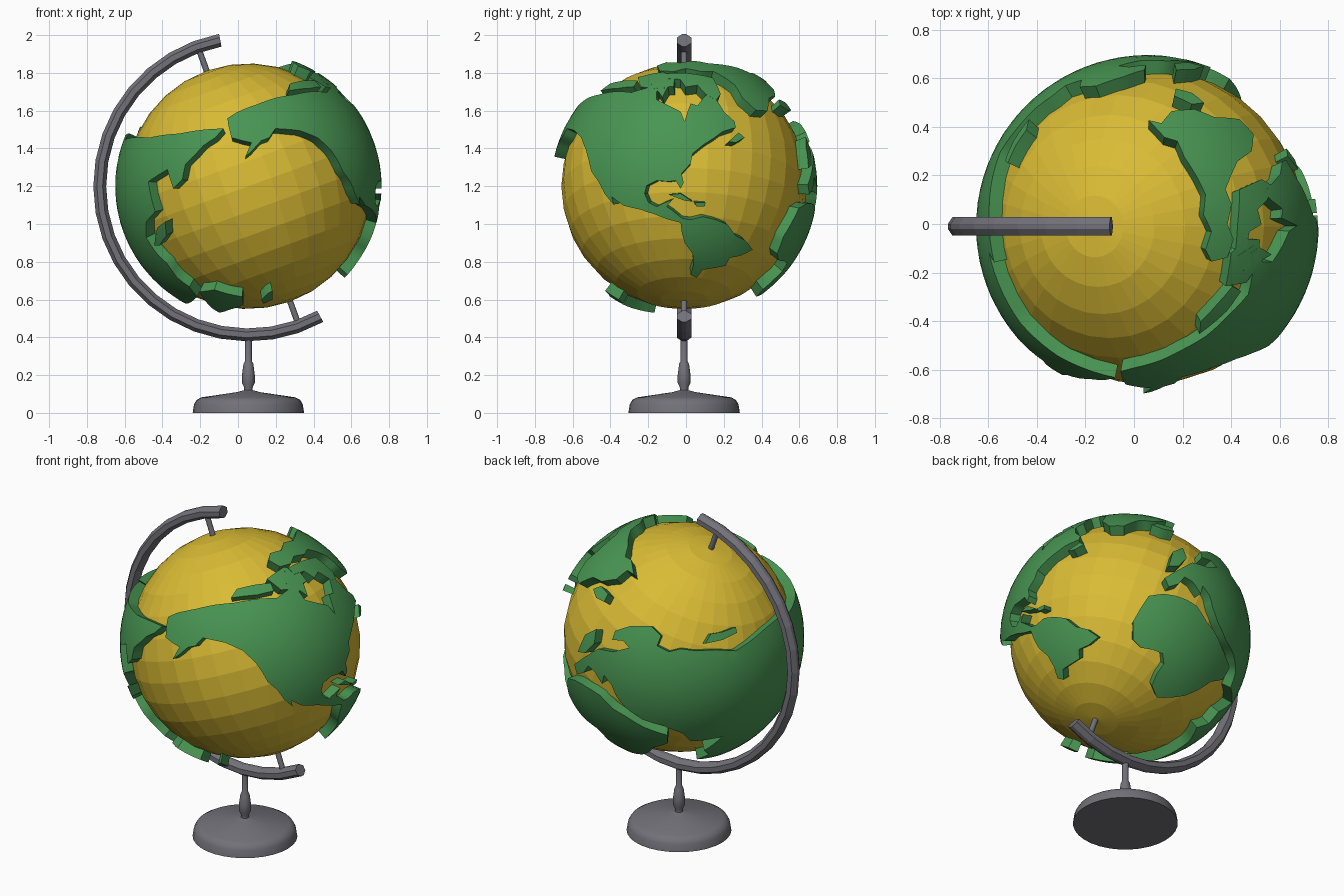
import bpy, bmesh, math
from mathutils import Vector, Matrix
from mathutils.geometry import delaunay_2d_cdt

if "Cube" in bpy.data.objects:
    bpy.data.objects.remove(bpy.data.objects["Cube"])

CENTER = Vector((0.055, -0.01, 1.2))
R_SEA, R_LAND, R_ROOT = 0.65, 0.705, 0.635
TILT = math.radians(-19.9)


def material(name, rgb):
    m = bpy.data.materials.new(name)
    m.diffuse_color = (*rgb, 1)
    m.use_nodes = True
    m.node_tree.nodes["Principled BSDF"].inputs["Base Color"].default_value = m.diffuse_color
    return m


SEA = material("ocean yellow", (0.70, 0.50, 0.035))
LAND = material("land green", (0.065, 0.30, 0.085))
METAL = material("metal grey", (0.17, 0.165, 0.19))


def add_object(name, bm, mat, smooth=True):
    me = bpy.data.meshes.new(name)
    bm.to_mesh(me)
    bm.free()
    me.materials.append(mat)
    ob = bpy.data.objects.new(name, me)
    bpy.context.collection.objects.link(ob)
    if smooth:
        bpy.ops.object.select_all(action='DESELECT')
        ob.select_set(True)
        bpy.context.view_layer.objects.active = ob
        bpy.ops.object.shade_smooth_by_angle(angle=math.radians(35))
    return ob


# ---- coastline tracing: flat sketch coordinates projected on the ball ----
# sketch plane: centre u, centre v, scale, azimuth, elevation
PLANES = {"front": (249, 186.6, 188.7, 0, 0), "right": (683.5, 186.6, 188.7, 90, 0),
          "top": (1148, 227, 242.5, 0, 90), "front_right": (246, 642, 178, 35, 25),
          "back_left": (678, 641, 178, 215, 25), "below": (1124.5, 639, 178, 140, -30)}


def trace(plane, *pts):
    cu, cv, s, az, el = PLANES[plane]
    az, el = math.radians(az), math.radians(el)
    flat = Vector((math.sin(az), -math.cos(az), 0))
    right = Vector((math.cos(az), math.sin(az), 0))
    view = flat * math.cos(el) + Vector((0, 0, math.sin(el)))
    up = view.cross(right)
    out = []
    for u, v in pts:
        a, b = (u - cu) / s / R_LAND, (cv - v) / s / R_LAND
        d = math.sqrt(max(0.0, 1 - a * a - b * b))
        out.append((right * a + up * b + view * d).normalized())
    return out


def inside(p, poly):
    hit = False
    for a, b in zip(poly, poly[1:] + poly[:1]):
        if (a.y > p.y) != (b.y > p.y) and p.x < (b.x - a.x) * (p.y - a.y) / (b.y - a.y) + a.x:
            hit = not hit
    return hit


N = 1800
SPREAD = [Vector((math.sqrt(1 - h * h) * math.cos(i * 2.399963),
                  math.sqrt(1 - h * h) * math.sin(i * 2.399963), h))
          for i in range(N) for h in [1 - (2 * i + 1) / N]]


def land(name, outline):
    """Raised plate on the ball, filled in a stereographic plane."""
    mid = sum(outline, Vector()).normalized()
    q = mid.to_track_quat('Z', 'Y')
    inv = q.inverted()

    def flatten(p):
        l = inv @ p
        return Vector((l.x, l.y)) / (1 + l.z)

    def lift(f):
        k = f.length_squared
        return q @ (Vector((2 * f.x, 2 * f.y, 1 - k)) / (1 + k))

    edge = []
    for a, b in zip(outline, outline[1:] + outline[:1]):
        n = max(1, math.ceil(a.angle(b) / 0.07))
        edge += [flatten(a.lerp(b, i / n).normalized()) for i in range(n)]
    fill = [flatten(p) for p in SPREAD if p.dot(mid) > -0.8]
    fill = [f for f in fill if inside(f, edge)]
    n = len(edge)
    vs, _, fs, *_ = delaunay_2d_cdt(edge + fill, [(i, (i + 1) % n) for i in range(n)], [], 1, 1e-6)
    bm = bmesh.new()
    dirs = [lift(Vector(v)) for v in vs]
    tops = [bm.verts.new(CENTER + d * R_LAND) for d in dirs]
    roots = [bm.verts.new(CENTER + d * R_ROOT) for d in dirs]
    bm.verts.index_update()
    for f in fs:
        face = bm.faces.new([tops[i] for i in f])
        face.normal_update()
        if face.normal.dot(face.calc_center_median() - CENTER) < 0:
            face.normal_flip()
    rim = [(l.vert.index, l.link_loop_next.vert.index)
           for e in bm.edges if e.is_boundary for l in e.link_loops]
    order = {v: i for i, v in enumerate(tops)}
    bm.verts.ensure_lookup_table()
    for a, b in rim:
        a, b = order[bm.verts[a]], order[bm.verts[b]]
        bm.faces.new((tops[b], tops[a], roots[a], roots[b]))
    bmesh.ops.delete(bm, geom=[v for v in bm.verts if not v.link_faces], context='VERTS')
    add_object(name, bm, LAND)


# ---- the western continents ----
west = trace("front", (229, 126), (232, 138), (243, 141), (252, 143), (246, 157), (252, 152),
             (262, 141), (270, 138), (276, 129), (300, 131), (318, 138), (331, 150))
west += trace("right", (588, 160), (591, 172), (598, 182), (604, 194), (613, 205), (611, 197),
              (623, 206), (640, 210), (655, 215), (668, 220), (680, 223))
south = trace("right", (681, 232), (684, 243), (692, 254), (693, 265), (690, 275), (696, 278),
              (702, 270), (715, 268), (725, 266), (729, 258), (740, 256), (752, 250), (745, 241),
              (735, 236), (727, 225), (715, 220), (702, 217), (690, 220), (682, 219))
east = trace("right", (672, 211), (666, 207), (672, 200), (664, 203), (656, 207), (648, 203),
             (644, 194), (646, 186), (656, 181), (668, 182), (675, 181), (680, 189), (683, 183),
             (681, 174), (690, 164), (692, 154), (703, 145), (714, 138), (722, 132), (735, 128),
             (734, 122), (724, 113), (717, 102), (710, 92), (703, 98), (697, 106), (690, 104),
             (687, 112), (684, 122), (680, 112), (668, 106), (656, 100), (656, 92), (668, 87),
             (662, 82), (648, 88))
arctic = trace("front_right", (278, 597), (258, 598), (235, 602), (215, 604), (197, 608),
               (178, 612), (169, 616))
land("western_continents", west + south + east + arctic)

# ---- the eastern continents ----
land("southern_old_continent", trace(
    "below", (1163, 594), (1148, 596), (1140, 608), (1132, 622), (1132, 640), (1140, 648),
    (1152, 650), (1162, 654), (1163, 664), (1156, 674), (1151, 686), (1156, 698), (1170, 698),
    (1184, 696), (1198, 690), (1210, 682), (1222, 680), (1229, 668), (1222, 650), (1214, 632),
    (1206, 622), (1196, 606), (1186, 600), (1175, 596)))
eurasia = trace("below", (1164, 578), (1168, 587), (1178, 584), (1184, 577), (1192, 582),
                (1200, 594), (1202, 586), (1209, 596), (1212, 608), (1217, 622), (1225, 640),
                (1233, 655), (1235, 672), (1230, 688), (1231, 703), (1218, 712), (1208, 724),
                (1196, 728), (1188, 742))
eurasia += trace("front", (187, 304), (198, 297), (190, 287), (178, 278), (168, 264), (156, 252),
                 (147, 238), (147, 222), (156, 212), (152, 198), (149, 182), (158, 176),
                 (168, 170), (174, 189), (183, 180), (186, 165), (196, 155), (204, 146),
                 (216, 138), (224, 129), (205, 130), (180, 134), (150, 138), (126, 140))
eurasia += trace("back_left", (785, 614), (765, 632), (750, 645), (735, 655), (715, 654),
                 (695, 655), (680, 653), (668, 656), (656, 650), (660, 640), (650, 630),
                 (630, 630), (614, 635), (611, 644), (622, 645), (628, 652), (612, 656),
                 (597, 653), (584, 661))
land("northern_old_continent", eurasia)

# ---- islands ----
land("polar_island", trace(
    "top", (1149, 121), (1162, 124), (1172, 112), (1195, 110), (1215, 118), (1240, 120),
    (1254, 135), (1252, 152), (1238, 162), (1232, 175), (1226, 190), (1232, 205), (1228, 225),
    (1234, 240), (1228, 258), (1212, 262), (1206, 250), (1212, 232), (1204, 215), (1206, 195),
    (1196, 175), (1185, 158), (1178, 142), (1165, 138)))
ISLANDS = {
    "bay_island": trace("top", (1240, 190), (1262, 180), (1272, 186), (1268, 200), (1258, 210),
                        (1262, 225), (1250, 232), (1246, 250), (1236, 250), (1238, 225)),
    "strait_island": trace("top", (1236, 258), (1255, 245), (1272, 255), (1260, 262), (1245, 272)),
    "arctic_island_a": trace("front_right", (232, 597), (238, 588), (255, 584), (272, 582),
                             (275, 590), (258, 594)),
    "arctic_island_b": trace("front_right", (268, 578), (285, 566), (300, 570), (308, 580),
                             (296, 588), (282, 589)),
    "northwest_island": trace("right", (728, 142), (738, 133), (744, 138), (735, 143)),
    "gulf_island_a": trace("right", (668, 195), (680, 194), (692, 202), (684, 201)),
    "gulf_island_b": trace("right", (694, 203), (705, 203), (704, 207), (696, 207)),
    "channel_island": trace("below", (1168, 566), (1172, 552), (1182, 548), (1186, 558), (1178, 566)),
    "mid_ocean_island": trace("back_left", (592, 593), (600, 590), (607, 598), (603, 606), (595, 602)),
    "long_arctic_island": trace("back_left", (704, 648), (710, 638), (722, 636), (735, 631),
                                (736, 637), (722, 644)),
    "far_east_island": trace("front", (158, 228), (166, 222), (167, 236), (160, 246), (155, 246)),
    "south_continent": trace("front", (200, 292), (215, 290), (228, 294), (243, 297), (244, 305),
                             (230, 310), (220, 313), (212, 308)),
    "south_island": trace("front", (262, 300), (268, 294), (273, 291), (273, 300), (264, 304)),
}
for name, outline in ISLANDS.items():
    land(name, outline)

# ---- ocean ball, faceted and tilted ----
tilt = Matrix.Translation(CENTER) @ Matrix.Rotation(TILT, 4, 'Y')
bm = bmesh.new()
bmesh.ops.create_uvsphere(bm, u_segments=32, v_segments=16, radius=R_SEA, matrix=tilt)
add_object("ocean_ball", bm, SEA, smooth=False)

# ---- axle through both poles ----
bm = bmesh.new()
bmesh.ops.create_cone(bm, cap_ends=True, segments=12, radius1=0.016, radius2=0.016,
                      depth=1.55, matrix=tilt)
add_object("axle", bm, METAL)


def skin(bm, rings, closed_ends=True):
    """Quads between successive closed rings of vertices."""
    n = len(rings[0])
    for a, b in zip(rings, rings[1:]):
        for i in range(n):
            bm.faces.new((a[i], a[(i + 1) % n], b[(i + 1) % n], b[i]))
    if closed_ends:
        bm.faces.new(rings[0])
        bm.faces.new(rings[-1])
    bmesh.ops.recalc_face_normals(bm, faces=bm.faces)


# ---- meridian arc ----
SECTION = [(.034, -.01), (.034, .01), (.015, .038), (-.015, .038),
           (-.034, .01), (-.034, -.01), (-.015, -.038), (.015, -.038)]
bm = bmesh.new()
rings = []
for i in range(21):
    t = math.radians(-9 + 198 * i / 20)
    rings.append([bm.verts.new(tilt @ Vector((-(0.787 + r) * math.sin(t), y, (0.787 + r) * math.cos(t))))
                  for r, y in SECTION])
skin(bm, rings)
add_object("meridian_arc", bm, METAL, smooth=False)

# ---- turned foot and stem ----
PROFILE = [(.295, 0), (.288, .045), (.275, .068), (.25, .082), (.06, .11), (.04, .116), (.023, .12),
           (.023, .135), (.034, .16), (.034, .2), (.026, .26), (.018, .275), (.018, .41)]
bm = bmesh.new()
rings = [[bm.verts.new((CENTER.x + r * math.cos(k * math.tau / 32),
                        CENTER.y + r * math.sin(k * math.tau / 32), z)) for k in range(32)]
         for r, z in PROFILE]
skin(bm, rings)
add_object("foot_and_stem", bm, METAL)
